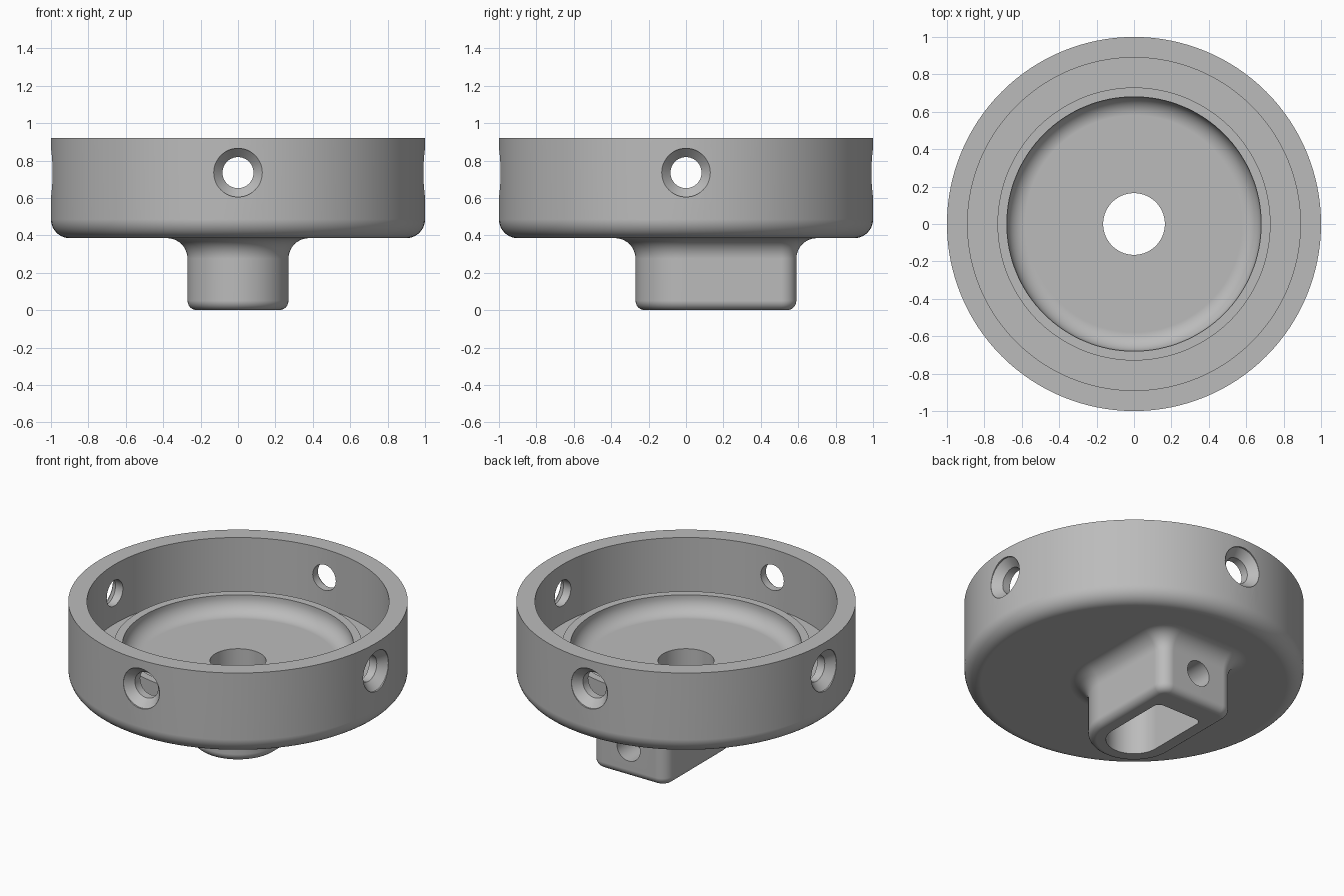
import bpy, bmesh
from math import pi, sin, cos, radians
from mathutils import Matrix

cube = bpy.data.objects.get("Cube")
if cube:
    bpy.data.objects.remove(cube, do_unlink=True)

grey = bpy.data.materials.new("plain_grey")
grey.use_nodes = True
colour = (0.5, 0.5, 0.5, 1)
grey.diffuse_color = colour
grey.node_tree.nodes["Principled BSDF"].inputs["Base Color"].default_value = colour

SEG = 128


def arc(cx, cy, r, a0, a1, n=10):
    """Points along an arc, angles in degrees."""
    angles = [radians(a0 + (a1 - a0) * i / n) for i in range(n + 1)]
    return [(cx + r * cos(a), cy + r * sin(a)) for a in angles]


def loft(name, loops, matrix=Matrix()):
    """Closed solid through equal-length loops of (x, y, z)."""
    bm = bmesh.new()
    rings = [[bm.verts.new(p) for p in loop] for loop in loops]
    n = len(rings[0])
    for a, b in zip(rings, rings[1:]):
        for i in range(n):
            j = (i + 1) % n
            bm.faces.new((a[i], a[j], b[j], b[i]))
    bm.faces.new(rings[0][::-1])
    bm.faces.new(rings[-1])
    bm.transform(matrix)
    bmesh.ops.recalc_face_normals(bm, faces=bm.faces)
    mesh = bpy.data.meshes.new(name)
    bm.to_mesh(mesh)
    bm.free()
    mesh.materials.append(grey)
    obj = bpy.data.objects.new(name, mesh)
    bpy.context.collection.objects.link(obj)
    return obj


def lathe(name, profile, matrix=Matrix(), seg=SEG):
    """Solid of revolution from (radius, height) points."""
    return loft(name, [[(r * cos(2 * pi * i / seg), r * sin(2 * pi * i / seg), z)
                        for i in range(seg)] for r, z in profile], matrix)


def u_outline(half, back, corner, z):
    """Round at the front, squared with soft corners at the back."""
    pts = arc(0, 0, half, 180, 360, 40)
    pts += arc(half - corner, back - corner, corner, 0, 90)
    pts += arc(corner - half, back - corner, corner, 90, 180)
    return [(x, y, z) for x, y in pts]


def combine(target, other, operation):
    mod = target.modifiers.new(operation.lower(), 'BOOLEAN')
    mod.operation = operation
    mod.solver = 'EXACT'
    mod.object = other
    other.hide_render = True
    bpy.context.view_layer.objects.active = target
    bpy.ops.object.modifier_apply(modifier=mod.name)
    bpy.data.objects.remove(other, do_unlink=True)


# Cup: rounded base, outer wall, groove, raised ring and shallow bowl
profile = arc(0.9, 0.485, 0.1, -90, 0)
profile += [(1, 0.92), (0.89, 0.92), (0.89, 0.535), (0.73, 0.535), (0.73, 0.645), (0.68, 0.645)]
profile += arc(0.58, 0.635, 0.1, 0, -90)
cup = lathe("mounting_cup", profile)

# Stem: rounded foot, straight sides, flare into the base
steps = arc(-0.05, 0.05, 0.05, -90, 0, 6) + arc(0.11, 0.275, 0.11, 180, 90) + [(0.11, 0.45)]
stem = loft("stem", [u_outline(0.27 + d, 0.59 + d, 0.08 + d, z) for d, z in steps])
combine(cup, stem, 'UNION')

# Central bore and the slot in the stem
combine(cup, lathe("bore_cutter", [(0.165, -0.2), (0.165, 1)], seg=80), 'DIFFERENCE')
slot = loft("slot_cutter", [u_outline(0.1652, 0.42, 0.04, z) for z in (-0.1, 0.385)])
combine(cup, slot, 'DIFFERENCE')

# Four countersunk screw holes in the wall
for k in range(4):
    place = (Matrix.Translation((0, 0, 0.735)) @ Matrix.Rotation(k * pi / 2, 4, 'Z')
             @ Matrix.Rotation(pi / 2, 4, 'Y'))
    hole = lathe("screw_hole_cutter", [(0.083, 0.8), (0.083, 0.94), (0.13, 0.99), (0.13, 1.1)], place, 48)
    combine(cup, hole, 'DIFFERENCE')

# Set screw hole in the back of the stem
place = Matrix.Translation((0, 0, 0.19)) @ Matrix.Rotation(-pi / 2, 4, 'X')
combine(cup, lathe("set_screw_cutter", [(0.083, 0.3), (0.083, 0.8)], place, 48), 'DIFFERENCE')

# Smooth curves, crisp edges, flat planes
bpy.ops.object.select_all(action='DESELECT')
cup.select_set(True)
bpy.context.view_layer.objects.active = cup
bpy.ops.object.shade_smooth_by_angle(angle=radians(30))
weighted = cup.modifiers.new("weighted_normals", 'WEIGHTED_NORMAL')
weighted.keep_sharp = True
